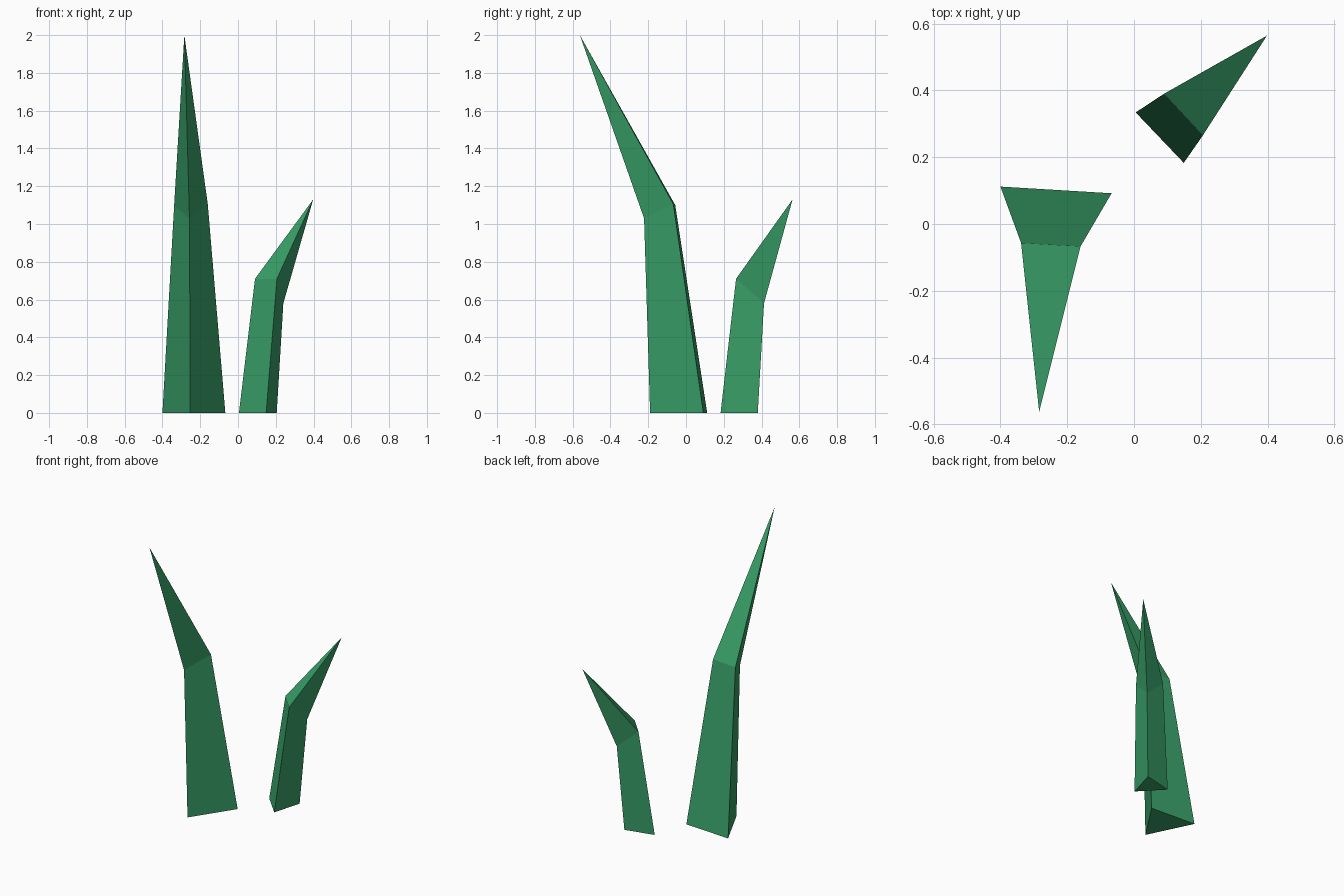
import bpy
import bmesh

cube = bpy.data.objects.get("Cube")
if cube:
    bpy.data.objects.remove(cube, do_unlink=True)

# Single leaf green
green = bpy.data.materials.new("leaf_green")
green.use_nodes = True
colour = (0.04, 0.355, 0.14, 1.0)
green.diffuse_color = colour
bsdf = green.node_tree.nodes["Principled BSDF"]
bsdf.inputs["Base Color"].default_value = colour
bsdf.inputs["Roughness"].default_value = 0.8


def grass_blade(name, base, bend, tip):
    """Three-sided blade: base triangle, bent middle triangle, pointed tip."""
    bm = bmesh.new()
    low = [bm.verts.new(p) for p in base]
    mid = [bm.verts.new(p) for p in bend]
    top = bm.verts.new(tip)
    bm.faces.new(low)
    for i in range(3):
        j = (i + 1) % 3
        bm.faces.new((low[i], low[j], mid[j], mid[i]))
        bm.faces.new((mid[i], mid[j], top))
    bmesh.ops.recalc_face_normals(bm, faces=bm.faces)
    mesh = bpy.data.meshes.new(name)
    bm.to_mesh(mesh)
    bm.free()
    mesh.materials.append(green)
    obj = bpy.data.objects.new(name, mesh)
    bpy.context.collection.objects.link(obj)
    return obj


# Tall blade leaning forward
grass_blade(
    "tall_grass_blade",
    [(-0.40, 0.112, 0), (-0.067, 0.092, 0), (-0.253, -0.19, 0)],
    [(-0.338, -0.057, 1.10), (-0.16, -0.067, 1.105), (-0.257, -0.222, 1.03)],
    (-0.284, -0.562, 2.0),
)

# Short blade leaning back and to its left
grass_blade(
    "short_grass_blade",
    [(0.005, 0.334, 0), (0.149, 0.183, 0), (0.205, 0.38, 0)],
    [(0.09, 0.39, 0.71), (0.206, 0.265, 0.71), (0.24, 0.413, 0.58)],
    (0.398, 0.564, 1.13),
)
